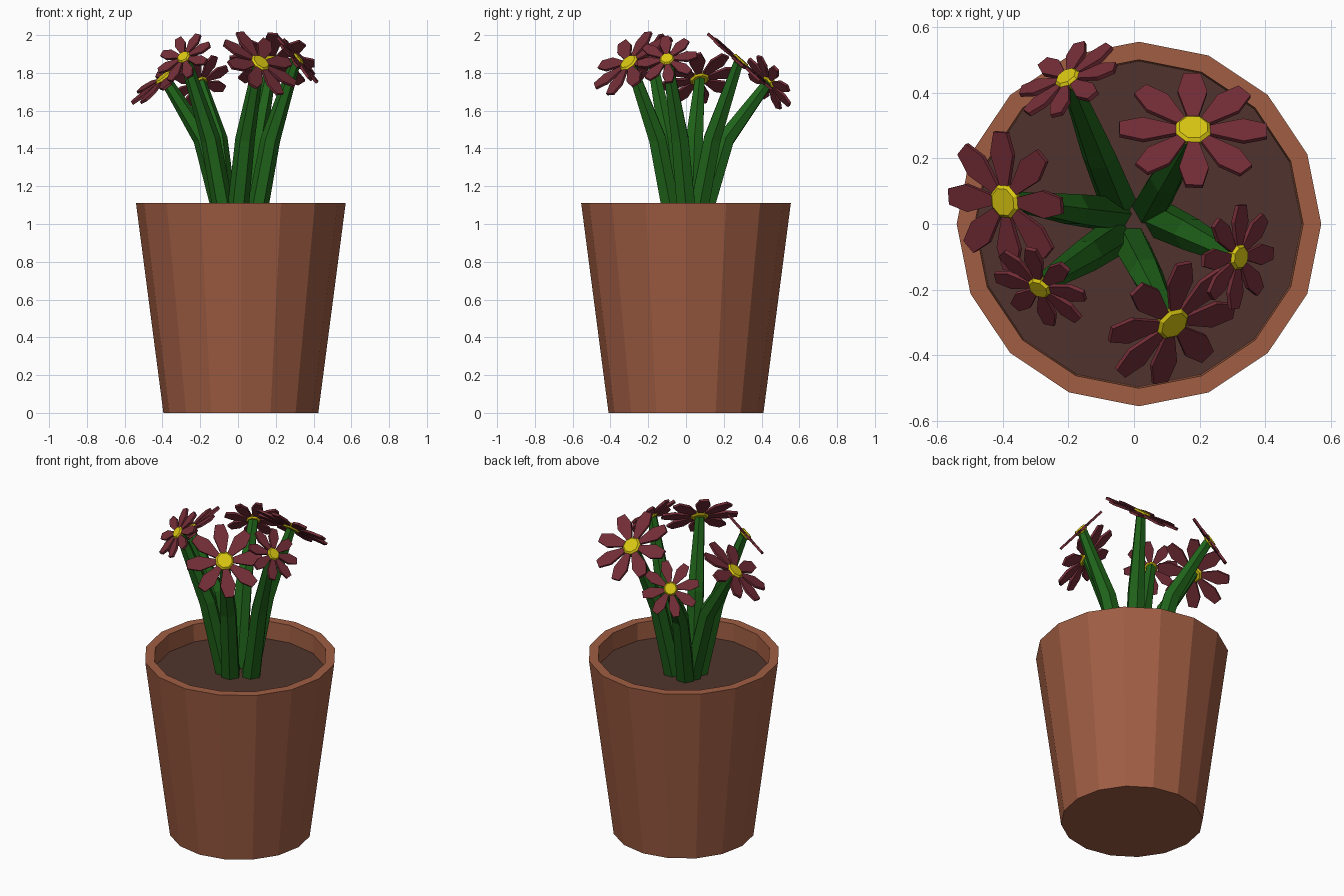
import bpy, bmesh, math
from mathutils import Vector, Matrix

if "Cube" in bpy.data.objects:
    bpy.data.objects.remove(bpy.data.objects["Cube"])


def material(name, rgb):
    m = bpy.data.materials.new(name)
    m.diffuse_color = (*rgb, 1)
    m.use_nodes = True
    m.node_tree.nodes["Principled BSDF"].inputs["Base Color"].default_value = m.diffuse_color
    return m


CLAY = material("clay", (0.35, 0.11, 0.056))
SOIL = material("soil", (0.08, 0.034, 0.026))
PETAL = material("petal_red", (0.17, 0.026, 0.038))
YELLOW = material("pollen_yellow", (0.70, 0.57, 0.006))
GREEN = material("stem_green", (0.014, 0.125, 0.01))


def finish(name, bm, mat, matrix=Matrix()):
    bmesh.ops.recalc_face_normals(bm, faces=bm.faces)
    mesh = bpy.data.meshes.new(name)
    bm.to_mesh(mesh)
    bm.free()
    mesh.materials.append(mat)
    ob = bpy.data.objects.new(name, mesh)
    ob.matrix_world = matrix
    bpy.context.collection.objects.link(ob)
    return ob


def loft(name, rings, sides, mat, matrix=Matrix(), phase=0.0):
    """Capped skin through rings given as (centre, radius, axis)."""
    bm = bmesh.new()
    loops = []
    for centre, radius, axis in rings:
        rot = Vector((0, 0, 1)).rotation_difference(Vector(axis))
        loop = []
        for i in range(sides):
            a = 2 * math.pi * i / sides + phase
            p = rot @ Vector((radius * math.cos(a), radius * math.sin(a), 0))
            loop.append(bm.verts.new(Vector(centre) + p))
        loops.append(loop)
    for lo, hi in zip(loops, loops[1:]):
        for i in range(sides):
            j = (i + 1) % sides
            bm.faces.new((lo[i], lo[j], hi[j], hi[i]))
    bm.faces.new(loops[0][::-1])
    bm.faces.new(loops[-1])
    return finish(name, bm, mat, matrix)


def petals(name, size, matrix, count=8, thick=0.014):
    """Ring of flat, blunt-ended slabs."""
    bm = bmesh.new()
    outline = [(0.1, 0.04), (0.68, 0.20), (1.0, 0.115)]
    points = outline + [(r, -w) for r, w in reversed(outline)]
    for k in range(count):
        rot = Matrix.Rotation(2 * math.pi * k / count, 3, 'Z')
        low, high = ([bm.verts.new(rot @ Vector((r * size, w * size, z)))
                      for r, w in points] for z in (-thick / 2, thick / 2))
        bm.faces.new(low)
        bm.faces.new(high)
        for i in range(len(points)):
            j = (i + 1) % len(points)
            bm.faces.new((low[i], low[j], high[j], high[i]))
    return finish(name, bm, PETAL, matrix)


# Pot with open rim, and soil inside
UP = (0, 0, 1)
CX = 0.015
loft("pot", [((CX, 0, z), r, UP) for r, z in
             [(0.41, 0), (0.555, 1.11), (0.50, 1.11), (0.495, 0.98)]], 16, CLAY)
loft("soil", [((CX, 0, z), 0.496, UP) for z in (0.96, 1.0)], 16, SOIL)

# Flowers: head centre, facing direction, size, stem foot
FLOWERS = [
    ((0.18, 0.285, 1.86), (0.04, 0.65, 0.75), 0.225, (0.05, 0.05)),
    ((-0.20, 0.44, 1.75), (-0.45, 0.72, 0.52), 0.165, (-0.05, 0.07)),
    ((-0.39, 0.07, 1.77), (-0.60, -0.20, 0.77), 0.215, (-0.06, 0.03)),
    ((-0.285, -0.19, 1.88), (-0.45, -0.65, 0.60), 0.155, (-0.06, -0.04)),
    ((0.115, -0.30, 1.85), (0.50, -0.55, 0.67), 0.22, (-0.01, -0.06)),
    ((0.315, -0.10, 1.87), (0.75, -0.15, 0.64), 0.16, (0.085, 0.01)),
]
for n, (head, facing, size, foot) in enumerate(FLOWERS, 1):
    head, facing = Vector(head), Vector(facing).normalized()
    turn = Vector((0, 0, 1)).rotation_difference(facing).to_matrix().to_4x4()
    place = Matrix.Translation(head) @ turn
    petals(f"petals_{n}", size, place)
    # Chamfered eight-sided centre, showing on both sides of the petals
    r = size * 0.25
    loft(f"flower_centre_{n}",
         [((0, 0, z), s * r, UP) for z, s in
          [(-0.016, 0.82), (-0.007, 1), (0.007, 1), (0.016, 0.82)]],
         8, YELLOW, place, math.pi / 8)
    # Bent tapering stem
    base = Vector((*foot, 0.98))
    mid = base.lerp(head, 0.38)
    mid.z = 1.45
    tip = head - facing * 0.014
    d1, d2 = (mid - base).normalized(), (tip - mid).normalized()
    loft(f"stem_{n}", [(base, 0.058, UP), (mid, 0.052, (d1 + d2).normalized()),
                       (tip, 0.03, (d2 + facing).normalized())], 6, GREEN)
